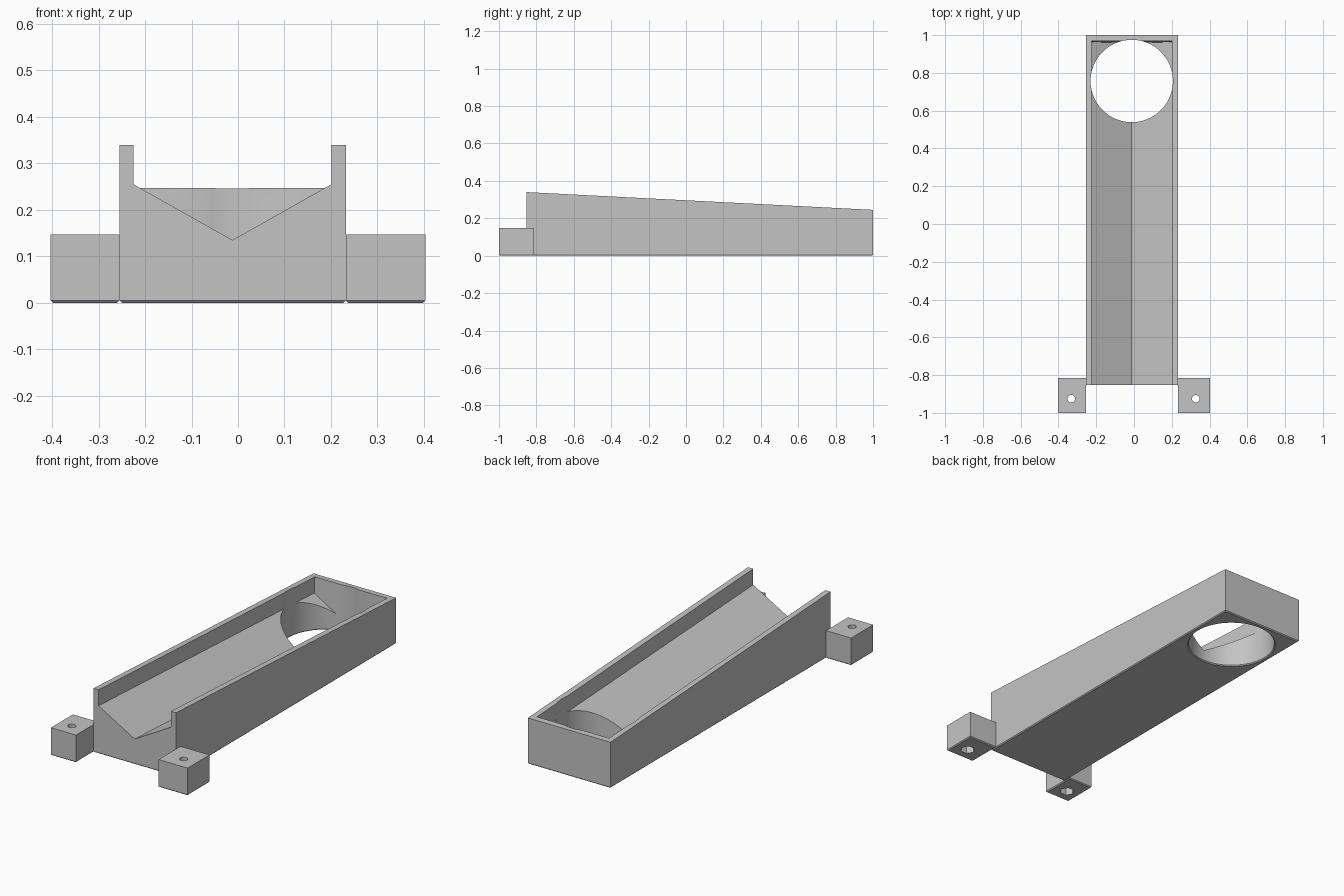
import bpy
import bmesh
import math

if "Cube" in bpy.data.objects:
    bpy.data.objects.remove(bpy.data.objects["Cube"], do_unlink=True)

SLOPE = 0.0514
FRONT, BACK = -0.853, 1.0
CHAMFER = 0.005

grey = bpy.data.materials.new("plain grey")
grey.use_nodes = True
colour = (0.55, 0.55, 0.55, 1)
grey.diffuse_color = colour
grey.node_tree.nodes["Principled BSDF"].inputs["Base Color"].default_value = colour


def loft(name, start, end, chamfer=False):
    """Solid between two matching outlines, optionally chamfered at the base."""
    bm = bmesh.new()
    a = [bm.verts.new(p) for p in start]
    b = [bm.verts.new(p) for p in end]
    bm.faces.new(a)
    bm.faces.new(b)
    for i in range(len(a)):
        j = (i + 1) % len(a)
        bm.faces.new((a[i], a[j], b[j], b[i]))
    bmesh.ops.recalc_face_normals(bm, faces=bm.faces)
    if chamfer:
        base = [e for e in bm.edges if all(abs(v.co.z) < 1e-5 for v in e.verts)]
        bmesh.ops.bevel(bm, geom=base, offset=CHAMFER, segments=1,
                        affect='EDGES', profile=0.5)
    mesh = bpy.data.meshes.new(name)
    bm.to_mesh(mesh)
    bm.free()
    mesh.materials.append(grey)
    obj = bpy.data.objects.new(name, mesh)
    bpy.context.collection.objects.link(obj)
    return obj


def ring(x, y, z, radius, sides):
    return [(x + radius * math.cos(math.tau * i / sides),
             y + radius * math.sin(math.tau * i / sides), z) for i in range(sides)]


def round_cutter(x, y, r0, r1, z0, z1, sides):
    return loft("cutter", ring(x, y, z0, r0, sides), ring(x, y, z1, r1, sides))


def cut(obj, cutters):
    bpy.ops.object.select_all(action='DESELECT')
    bpy.context.view_layer.objects.active = obj
    obj.select_set(True)
    for cutter in cutters:
        cutter.hide_render = True
        mod = obj.modifiers.new("cut", 'BOOLEAN')
        mod.operation = 'DIFFERENCE'
        mod.solver = 'EXACT'
        mod.object = cutter
        bpy.ops.object.modifier_apply(modifier=mod.name)
        bpy.data.objects.remove(cutter, do_unlink=True)
    bpy.ops.object.shade_smooth_by_angle(angle=math.radians(20))


# Sloping trough body
side = [(FRONT, 0), (BACK, 0), (BACK, 0.245), (FRONT, 0.34)]
body = loft("trough_body", [(-0.255, y, z) for y, z in side],
            [(0.232, y, z) for y, z in side], chamfer=True)

# V groove running parallel to the sloping top, closed at the back
groove = [(-0.225, 0.255), (-0.012, 0.135), (0.201, 0.255), (0.201, 0.5), (-0.225, 0.5)]


def groove_point(x, z, y):
    return (x, y, z - SLOPE * (y - FRONT))


groove_cutter = loft("cutter", [groove_point(x, z, -1.1) for x, z in groove],
                     [groove_point(x, z, 0.968 + SLOPE * (z - 0.34)) for x, z in groove])

# Large drop hole with a chamfered lower rim
hole_x, hole_y, hole_r = -0.012, 0.757, 0.218
cut(body, [
    groove_cutter,
    round_cutter(hole_x, hole_y, hole_r, hole_r, -0.1, 0.6, 96),
    round_cutter(hole_x, hole_y, hole_r + 2 * CHAMFER, hole_r, -CHAMFER, CHAMFER, 96),
])

# Mounting blocks with screw holes and hexagonal nut recesses
for name, x0, x1, hole in (("right_mount", -0.403, -0.255, -0.332),
                           ("left_mount", 0.232, 0.403, 0.327)):
    outline = [(x0, -1), (x1, -1), (x1, -0.815), (x0, -0.815)]
    block = loft(name, [(x, y, 0) for x, y in outline],
                 [(x, y, 0.147) for x, y in outline], chamfer=True)
    cut(block, [
        round_cutter(hole, -0.925, 0.02, 0.02, -0.1, 0.3, 32),
        round_cutter(hole, -0.925, 0.037, 0.037, -0.1, 0.05, 6),
    ])
